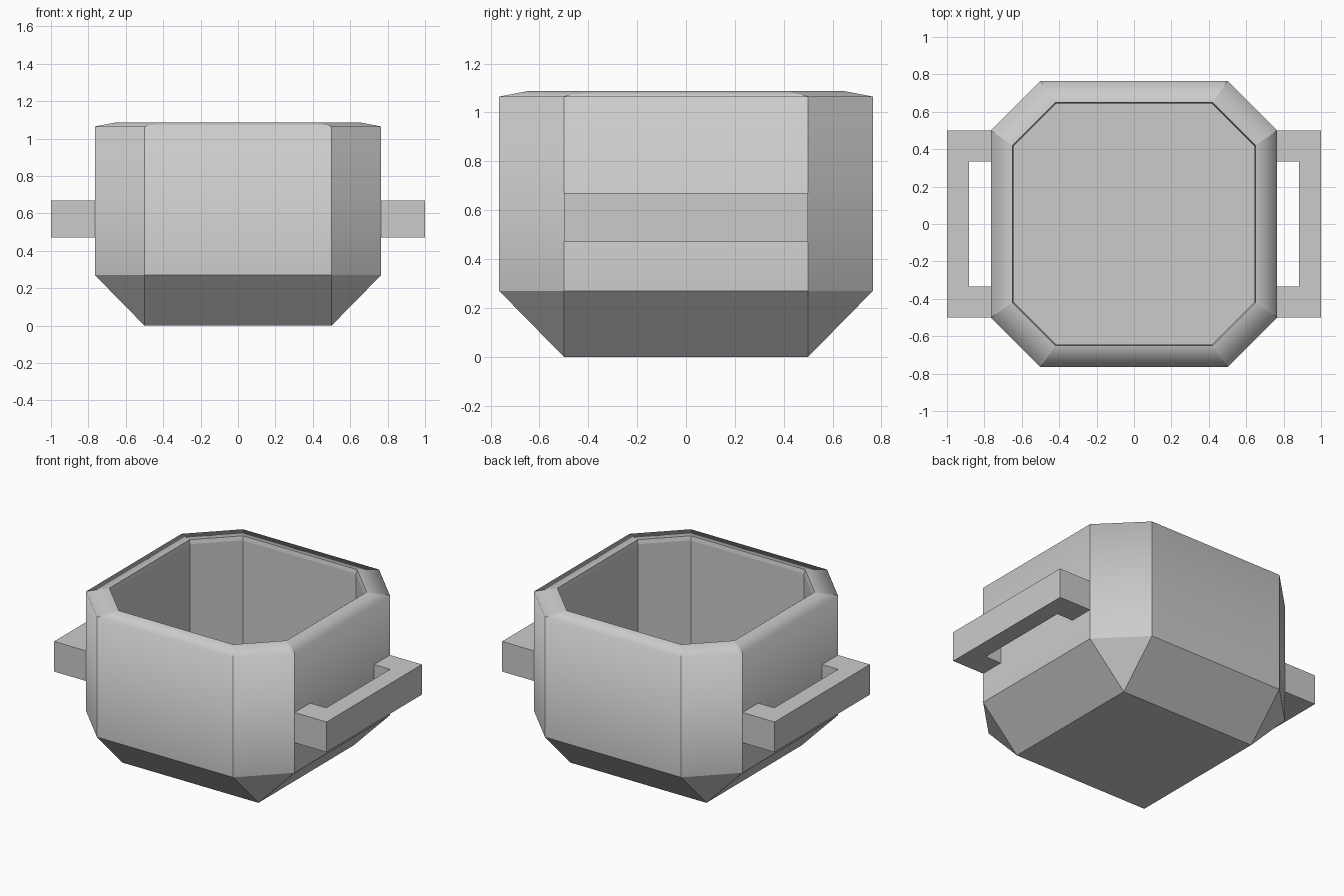
import bpy, bmesh

if "Cube" in bpy.data.objects:
    bpy.data.objects.remove(bpy.data.objects["Cube"])


def new_object(name, bm):
    bmesh.ops.recalc_face_normals(bm, faces=bm.faces[:])
    mesh = bpy.data.meshes.new(name)
    bm.to_mesh(mesh)
    bm.free()
    obj = bpy.data.objects.new(name, mesh)
    bpy.context.collection.objects.link(obj)
    return obj


def octagon(a, b):
    return [(a, -b), (a, b), (b, a), (-b, a), (-a, b), (-a, -b), (-b, -a), (b, -a)]


# Pot: stacked octagon rings (half width, half flat side, height), from base over the rim to the inner floor
RIM_Z = 1.065
profile = [(0.5, 0.5, 0.0), (0.765, 0.5, 0.27), (0.765, 0.5, RIM_Z),
           (0.65, 0.42, 1.087), (0.645, 0.416, 1.06), (0.645, 0.416, 0.27)]
bm = bmesh.new()
rings = [[bm.verts.new((x, y, z)) for x, y in octagon(a, b)] for a, b, z in profile]
for low, high in zip(rings, rings[1:]):
    for i in range(8):
        j = (i + 1) % 8
        bm.faces.new((low[i], low[j], high[j], high[i]))
bm.faces.new(rings[0])
bm.faces.new(rings[-1])
# The base ring collapses to a square, leaving triangular corner facets
bmesh.ops.remove_doubles(bm, verts=bm.verts[:], dist=0.001)
# Only the outer rim loop is shaded smooth, all other edges stay sharp
for f in bm.faces:
    f.smooth = True
for e in bm.edges:
    e.smooth = all(abs(v.co.z - RIM_Z) < 0.001 for v in e.verts)
new_object("pot_body", bm)


# Handles: U-shaped outline extruded upwards, mirrored left and right
def handle(name, side):
    outline = [(0.765, -0.5), (1.0, -0.5), (1.0, 0.5), (0.765, 0.5),
               (0.765, 0.335), (0.883, 0.335), (0.883, -0.335), (0.765, -0.335)]
    bm = bmesh.new()
    face = bm.faces.new([bm.verts.new((side * x, y, 0.47)) for x, y in outline])
    result = bmesh.ops.extrude_face_region(bm, geom=[face], use_keep_orig=True)
    top = [g for g in result["geom"] if isinstance(g, bmesh.types.BMVert)]
    bmesh.ops.translate(bm, verts=top, vec=(0, 0, 0.2))
    return new_object(name, bm)


handle("right_handle", 1)
handle("left_handle", -1)
